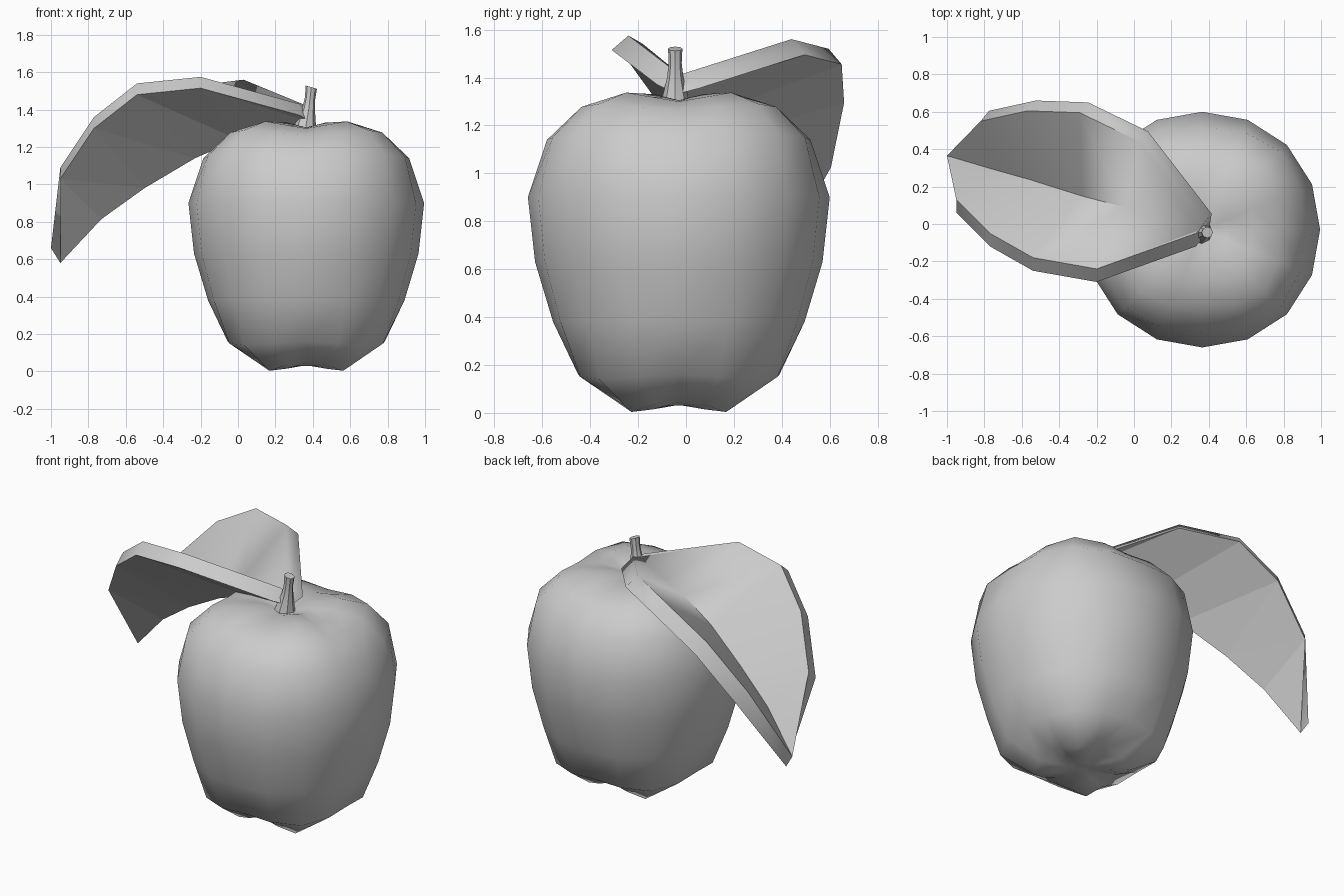
import bpy, bmesh, math
from mathutils import Vector

if "Cube" in bpy.data.objects:
    bpy.data.objects.remove(bpy.data.objects["Cube"])

grey = bpy.data.materials.new("grey")
grey.diffuse_color = (0.6, 0.6, 0.6, 1)
grey.use_nodes = True
grey.node_tree.nodes["Principled BSDF"].inputs["Base Color"].default_value = grey.diffuse_color


def make(name, bm, angle):
    bmesh.ops.recalc_face_normals(bm, faces=bm.faces)
    me = bpy.data.meshes.new(name)
    bm.to_mesh(me)
    bm.free()
    ob = bpy.data.objects.new(name, me)
    bpy.context.collection.objects.link(ob)
    me.materials.append(grey)
    bpy.ops.object.select_all(action='DESELECT')
    ob.select_set(True)
    bpy.context.view_layer.objects.active = ob
    bpy.ops.object.shade_smooth_by_angle(angle=math.radians(angle))
    return ob


def skin(bm, rings):
    """Bridge closed rings of vertices and cap both ends."""
    for a, b in zip(rings, rings[1:]):
        n = len(a)
        for i in range(n):
            bm.faces.new((a[i], a[(i + 1) % n], b[(i + 1) % n], b[i]))
    bm.faces.new(rings[0])
    bm.faces.new(rings[-1])


# Fruit body: 16-sided lathe with four diagonal lobes at crown and foot
# (radius, height, extra lobe radius, extra lobe height)
profile = [
    (0.05, 0.03, 0, 0), (0.13, 0.045, 0.02, -0.03), (0.23, 0.07, 0.05, -0.066),
    (0.42, 0.16, 0.05, -0.02), (0.525, 0.38, 0.02, 0), (0.60, 0.63, 0.01, 0),
    (0.63, 0.90, 0.01, 0), (0.55, 1.14, 0.04, 0.02), (0.41, 1.265, 0.06, 0.025),
    (0.27, 1.30, 0.04, 0.037), (0.13, 1.305, 0.01, 0.025), (0.04, 1.29, 0, 0)]
bm = bmesh.new()
rings = []
for r, z, dr, dz in profile:
    ring = []
    for i in range(16):
        t = i * math.tau / 16
        lobe = (1 - math.cos(4 * t)) / 2
        rad = r + dr * lobe
        ring.append(bm.verts.new((0.365 + rad * math.cos(t),
                                  -0.03 + rad * math.sin(t), z + dz * lobe)))
    rings.append(ring)
skin(bm, rings)
make("fruit_body", bm, 60)

# Stem: flared tube, leaning slightly sideways (x, z, radius)
bm = bmesh.new()
rings = []
for x, z, r in [(0.36, 1.28, 0.065), (0.365, 1.325, 0.052), (0.378, 1.40, 0.034),
                (0.385, 1.46, 0.027), (0.392, 1.52, 0.03)]:
    rings.append([bm.verts.new((x + r * math.cos(a), -0.045 + r * math.sin(a),
                                z - 0.3 * r * math.cos(a)))
                  for a in [k * math.tau / 8 for k in range(8)]])
skin(bm, rings)
make("stem", bm, 40)

# Leaf: V-folded blade, rows of (front edge, midrib, back edge) points
rows = [
    [(0.33, -0.05, 1.43), (0.35, -0.03, 1.41), (0.37, 0.0, 1.42)],
    [(-0.2, -0.24, 1.575), (-0.05, 0.09, 1.32), (0.03, 0.44, 1.56)],
    [(-0.54, -0.18, 1.54), (-0.28, 0.15, 1.22), (-0.29, 0.595, 1.52)],
    [(-0.77, -0.05, 1.36), (-0.55, 0.235, 1.06), (-0.57, 0.605, 1.36)],
    [(-0.95, 0.13, 1.09), (-0.78, 0.30, 0.895), (-0.82, 0.55, 1.09)]]
tip = (-1.0, 0.365, 0.66)
# thickness offsets for front edge, midrib and back edge
drop = [Vector((0, -0.07, -0.06)), Vector((0.05, -0.01, -0.08)),
        Vector((0.045, 0.055, -0.065))]
bm = bmesh.new()
top = [[bm.verts.new(p) for p in row] for row in rows]
low = [[bm.verts.new(Vector(p) + d) for p, d in zip(row, drop)] for row in rows]
tip_top = bm.verts.new(tip)
tip_low = bm.verts.new(Vector(tip) + drop[1])
under = []
for grid, end in ((top, tip_top), (low, tip_low)):
    for j in (0, 1):
        for a, b in zip(grid, grid[1:]):
            m, e = 1, 2 * j   # triangles fan from midrib to edge
            f = [bm.faces.new((a[m], a[e], b[e])), bm.faces.new((a[m], b[e], b[m]))]
            under += f if grid is low else []
        f = bm.faces.new((grid[-1][0 + j], grid[-1][1 + j], end))
        under += [f] if grid is low else []
for c in (0, 2):   # rim walls
    for i in range(len(rows) - 1):
        bm.faces.new((top[i][c], top[i + 1][c], low[i + 1][c], low[i][c]))
    bm.faces.new((top[-1][c], tip_top, tip_low, low[-1][c]))
for j in (0, 1):   # base wall
    bm.faces.new((top[0][j], top[0][j + 1], low[0][j + 1], low[0][j]))
bm.faces.index_update()
flat = [f.index for f in under]
leaf = make("leaf", bm, 75)
for i in flat:     # faceted underside
    leaf.data.polygons[i].use_smooth = False
